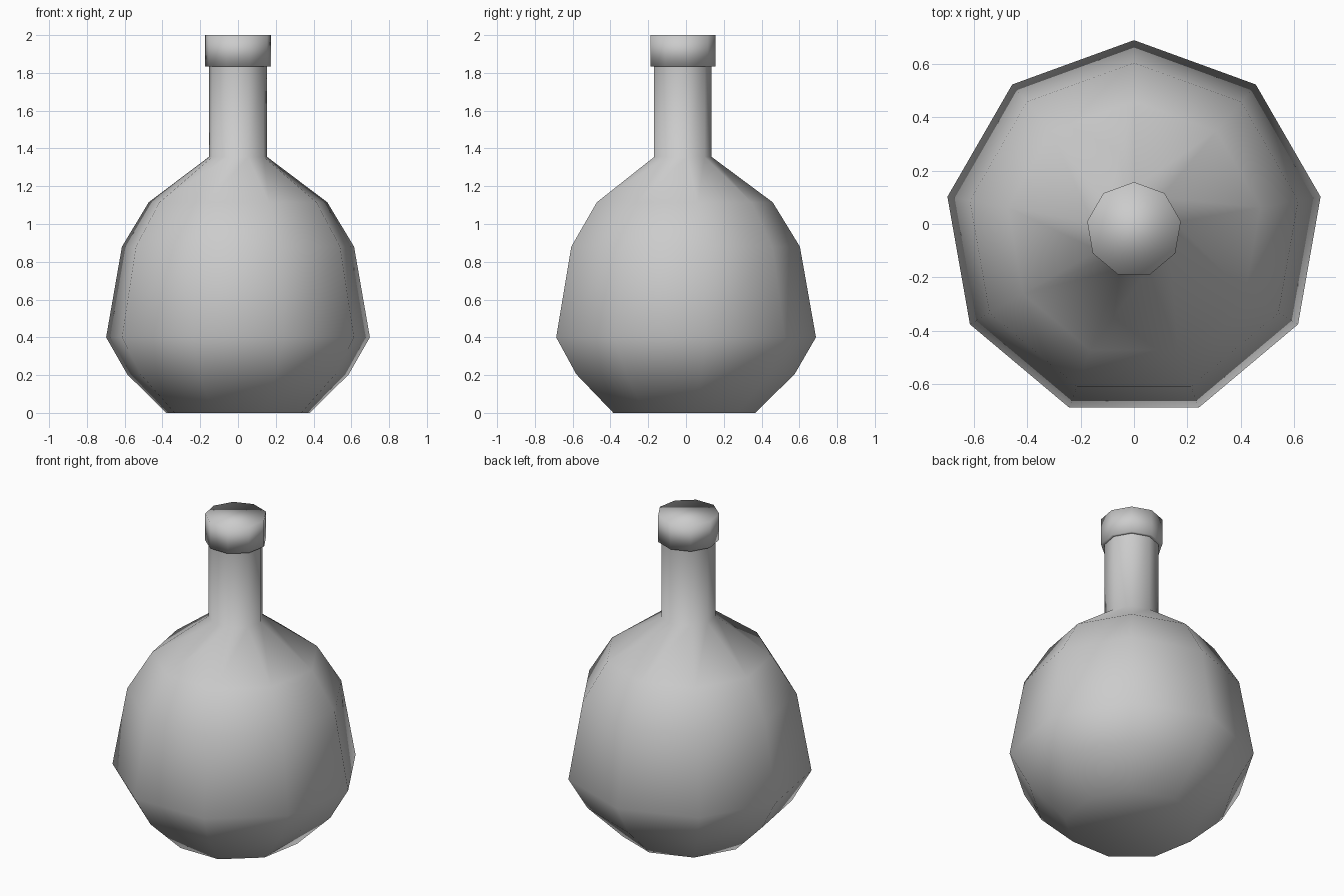
import bpy, bmesh
from math import cos, sin, pi

if "Cube" in bpy.data.objects:
    bpy.data.objects.remove(bpy.data.objects["Cube"])

SIDES = 9
CENTRE_Y = -0.021  # puts the odd-sided shape's bounds centred on y = 0


def lathe(name, profile, cap_bottom=False, cap_top=False):
    """Nine-sided smooth-shaded turned shape from (radius, z) points."""
    bm = bmesh.new()
    rings = []
    for r, z in profile:
        angles = [pi / 2 + 2 * pi * i / SIDES for i in range(SIDES)]
        rings.append([bm.verts.new((r * cos(a), CENTRE_Y + r * sin(a), z)) for a in angles])
    for lo, hi in zip(rings, rings[1:]):
        for i in range(SIDES):
            j = (i + 1) % SIDES
            bm.faces.new((lo[i], lo[j], hi[j], hi[i]))
    if cap_bottom:
        bm.faces.new(rings[0][::-1])
    if cap_top:
        bm.faces.new(rings[-1])
    for f in bm.faces:
        f.smooth = True
    mesh = bpy.data.meshes.new(name)
    bm.to_mesh(mesh)
    bm.free()
    obj = bpy.data.objects.new(name, mesh)
    bpy.context.collection.objects.link(obj)
    return obj


# Round flask body with straight neck
lathe("flask_body", [(0.387, 0), (0.596, 0.205), (0.709, 0.4), (0.624, 0.88),
                     (0.48, 1.115), (0.157, 1.355), (0.157, 1.835)], cap_bottom=True)

# Wider stopper on top of the neck
lathe("stopper", [(0.157, 1.835), (0.178, 1.835), (0.178, 2.0)], cap_top=True)
